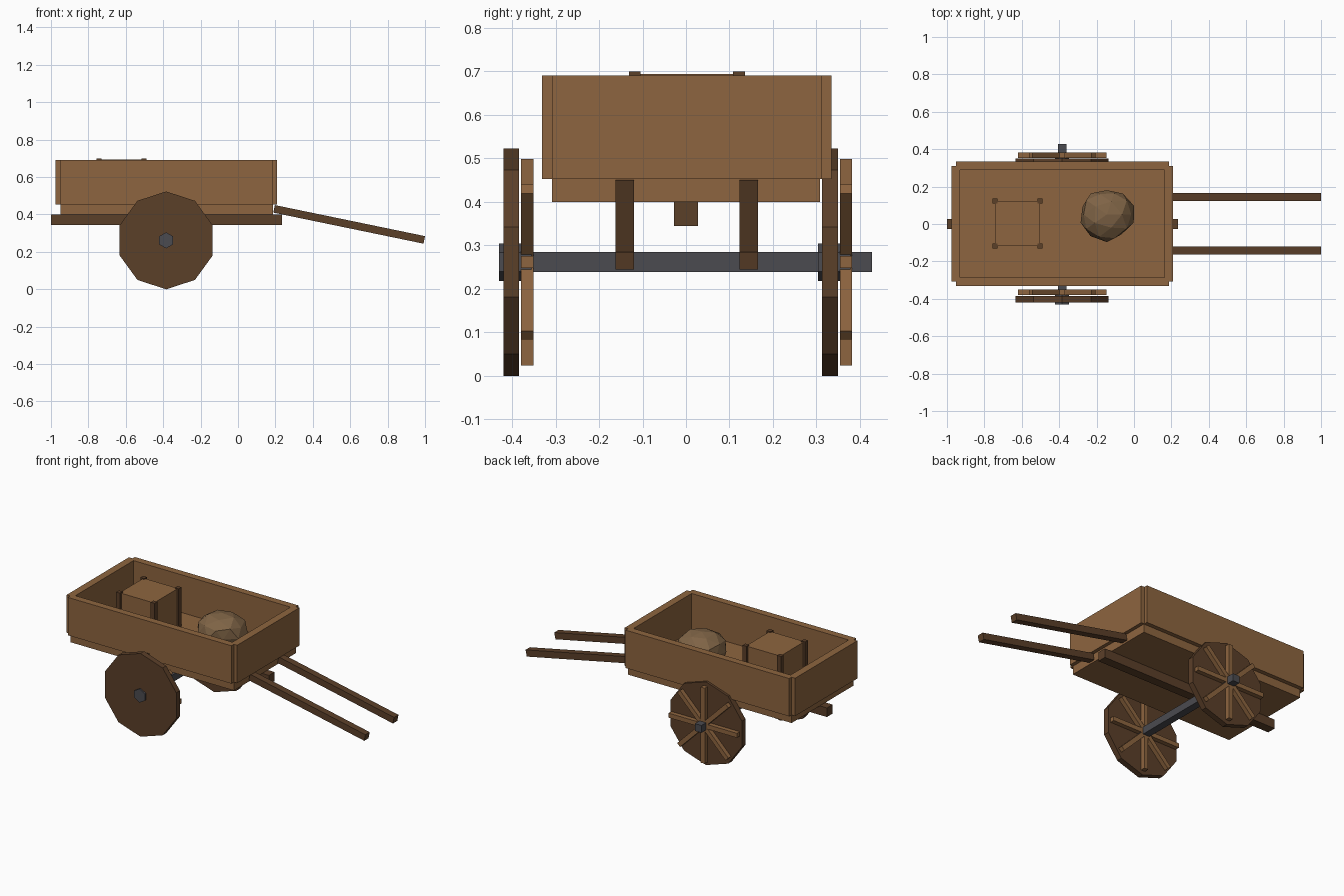
import bpy, math, random
from mathutils import Vector

if "Cube" in bpy.data.objects:
    bpy.data.objects.remove(bpy.data.objects["Cube"])


def material(name, rgb):
    m = bpy.data.materials.new(name)
    m.diffuse_color = (*rgb, 1)
    m.use_nodes = True
    m.node_tree.nodes["Principled BSDF"].inputs["Base Color"].default_value = m.diffuse_color
    return m


LIGHT = material("light_wood", (0.27, 0.13, 0.05))
DARK = material("dark_wood", (0.105, 0.05, 0.022))
IRON = material("iron", (0.07, 0.07, 0.08))
STONE = material("stone", (0.21, 0.125, 0.06))


def finish(name, mat):
    ob = bpy.context.object
    ob.name = name
    ob.data.materials.append(mat)
    return ob


def box(name, x, y, z, mat):
    """Box from (min, max) ranges on each axis."""
    r = (x, y, z)
    bpy.ops.mesh.primitive_cube_add(size=1, location=[(a + b) / 2 for a, b in r])
    ob = finish(name, mat)
    ob.scale = [b - a for a, b in r]
    return ob


def disc(name, sides, radius, x, y, z, turn, mat):
    """Prism along y with a vertex pointing straight up."""
    bpy.ops.mesh.primitive_cylinder_add(
        vertices=sides, radius=radius, depth=y[1] - y[0],
        location=(x, sum(y) / 2, z), rotation=(math.pi / 2, turn, 0))
    return finish(name, mat)


# Cart bed: floor, keel beam and four overlapping wall planks
box("floor", (-0.95, 0.187), (-0.308, 0.308), (0.40, 0.453), LIGHT)
box("keel_beam", (-1.0, 0.235), (-0.028, 0.028), (0.344, 0.401), DARK)
for y0 in (-0.331, 0.290):
    box("side_wall", (-0.952, 0.186), (y0, y0 + 0.044), (0.452, 0.69), LIGHT)
for x0 in (-0.977, 0.162):
    box("end_wall", (x0, x0 + 0.047), (-0.307, 0.311), (0.452, 0.69), LIGHT)

# Pull handles sloping down to the right
start, end = Vector((0.193, 0, 0.43)), Vector((0.996, 0, 0.264))
mid, run = (start + end) / 2, end - start
for y in (-0.141, 0.144):
    bpy.ops.mesh.primitive_cube_add(size=1, location=(mid.x, y, mid.z),
                                    rotation=(0, math.atan2(-run.z, run.x), 0))
    finish("handle", DARK).scale = (run.length, 0.043, 0.041)

# Axle and two identical wheels; spokes sit on the +y face of each disc
WX, WZ = -0.384, 0.2615
box("axle", (WX - 0.023, WX + 0.023), (-0.428, 0.428), (0.239, 0.285), IRON)
for dy in (0, 0.733):
    disc("wheel", 10, 0.2615, WX, (-0.42 + dy, -0.384 + dy), WZ, 0, DARK)
    disc("hub", 6, 0.043, WX, (-0.43 + dy, -0.355 + dy), WZ, 0, IRON)
    for i in range(4):
        sp = box("spoke", (WX - 0.014, WX + 0.014), (-0.379 + dy, -0.351 + dy),
                 (WZ - 0.2375, WZ + 0.2375), LIGHT)
        sp.rotation_euler.y = i * math.pi / 4

# Crate with corner posts
CX, CY, H = -0.622, 0.002, 0.12
box("crate", (CX - H, CX + H), (CY - H, CY + H), (0.453, 0.694), LIGHT)
for sx in (-H, H):
    for sy in (-H, H):
        px, py = CX + sx, CY + sy
        box("crate_post", (px - 0.0135, px + 0.0135), (py - 0.0135, py + 0.0135),
            (0.45, 0.70), DARK)

# Rough boulder
random.seed(4)
bpy.ops.mesh.primitive_ico_sphere_add(subdivisions=2, radius=1, location=(-0.145, 0.051, 0.555))
rock = finish("boulder", STONE)
for v in rock.data.vertices:
    v.co *= random.uniform(0.9, 1.06)
rock.scale = (0.148, 0.142, 0.113)
